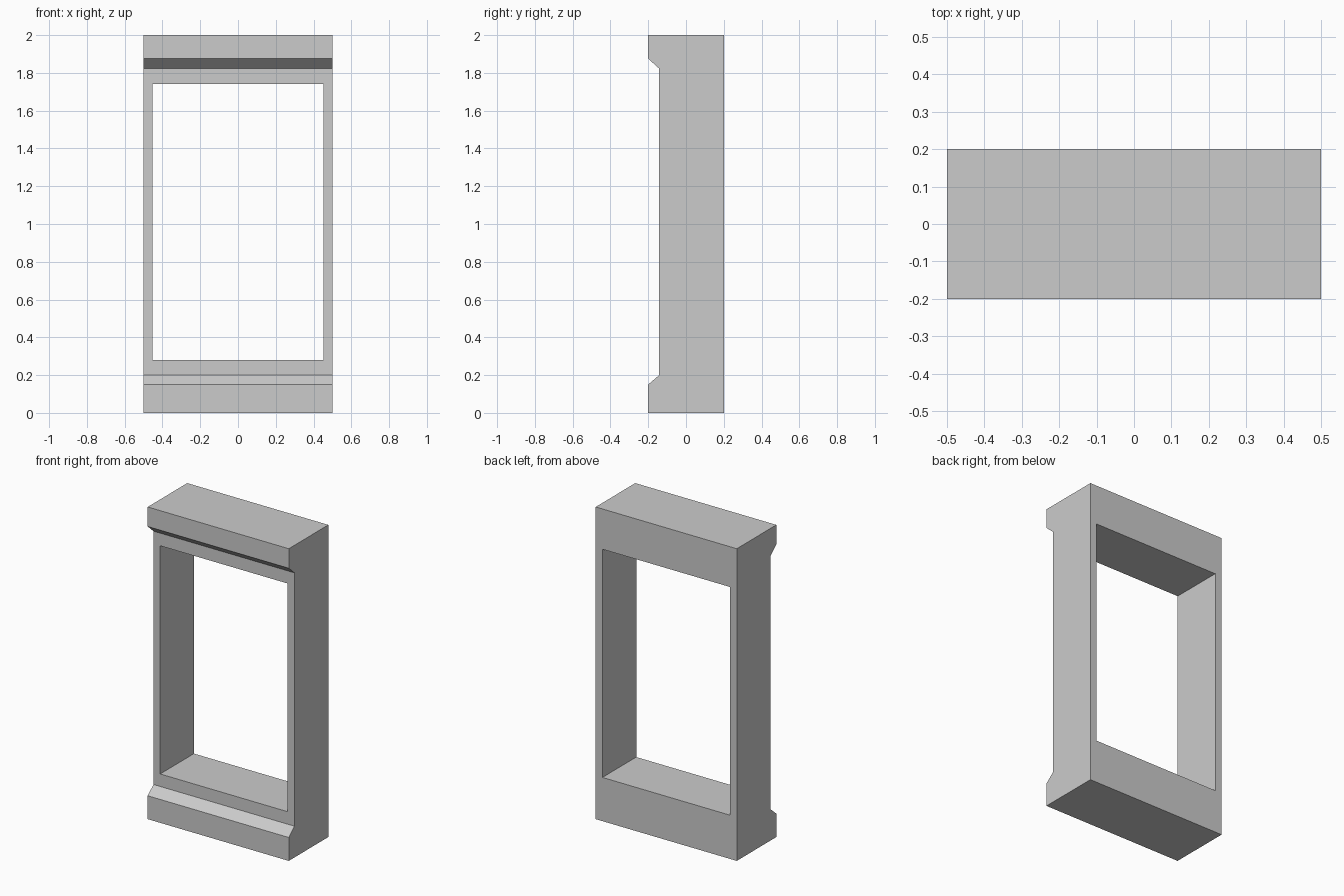
import bpy, bmesh

if "Cube" in bpy.data.objects:
    bpy.data.objects.remove(bpy.data.objects["Cube"])

HALF_WIDTH = 0.5
OPENING_X = 0.452
OPENING_Z = (0.28, 1.742)


def extrude_x(name, profile, half):
    """Solid made by sweeping a (y, z) profile from -half to +half in x."""
    bm = bmesh.new()
    face = bm.faces.new([bm.verts.new((-half, y, z)) for y, z in profile])
    swept = bmesh.ops.extrude_face_region(bm, geom=[face])["geom"]
    verts = [g for g in swept if isinstance(g, bmesh.types.BMVert)]
    bmesh.ops.translate(bm, verts=verts, vec=(2 * half, 0, 0))
    bmesh.ops.recalc_face_normals(bm, faces=bm.faces)
    mesh = bpy.data.meshes.new(name)
    bm.to_mesh(mesh)
    bm.free()
    obj = bpy.data.objects.new(name, mesh)
    bpy.context.collection.objects.link(obj)
    return obj


# Frame: side profile with chamfered plinth and cornice lips on the front
frame = extrude_x("window_frame", [
    (-0.2, 0), (0.2, 0), (0.2, 2), (-0.2, 2),
    (-0.2, 1.875), (-0.142, 1.823), (-0.142, 0.2), (-0.2, 0.15)], HALF_WIDTH)

# Opening: straight rectangular cut from front to back
z0, z1 = OPENING_Z
cutter = extrude_x("opening_cutter", [
    (-0.4, z0), (0.4, z0), (0.4, z1), (-0.4, z1)], OPENING_X)
cutter.hide_render = True

cut = frame.modifiers.new("opening", 'BOOLEAN')
cut.operation = 'DIFFERENCE'
cut.solver = 'EXACT'
cut.object = cutter
bpy.context.view_layer.objects.active = frame
bpy.ops.object.modifier_apply(modifier=cut.name)
bpy.data.objects.remove(cutter)
